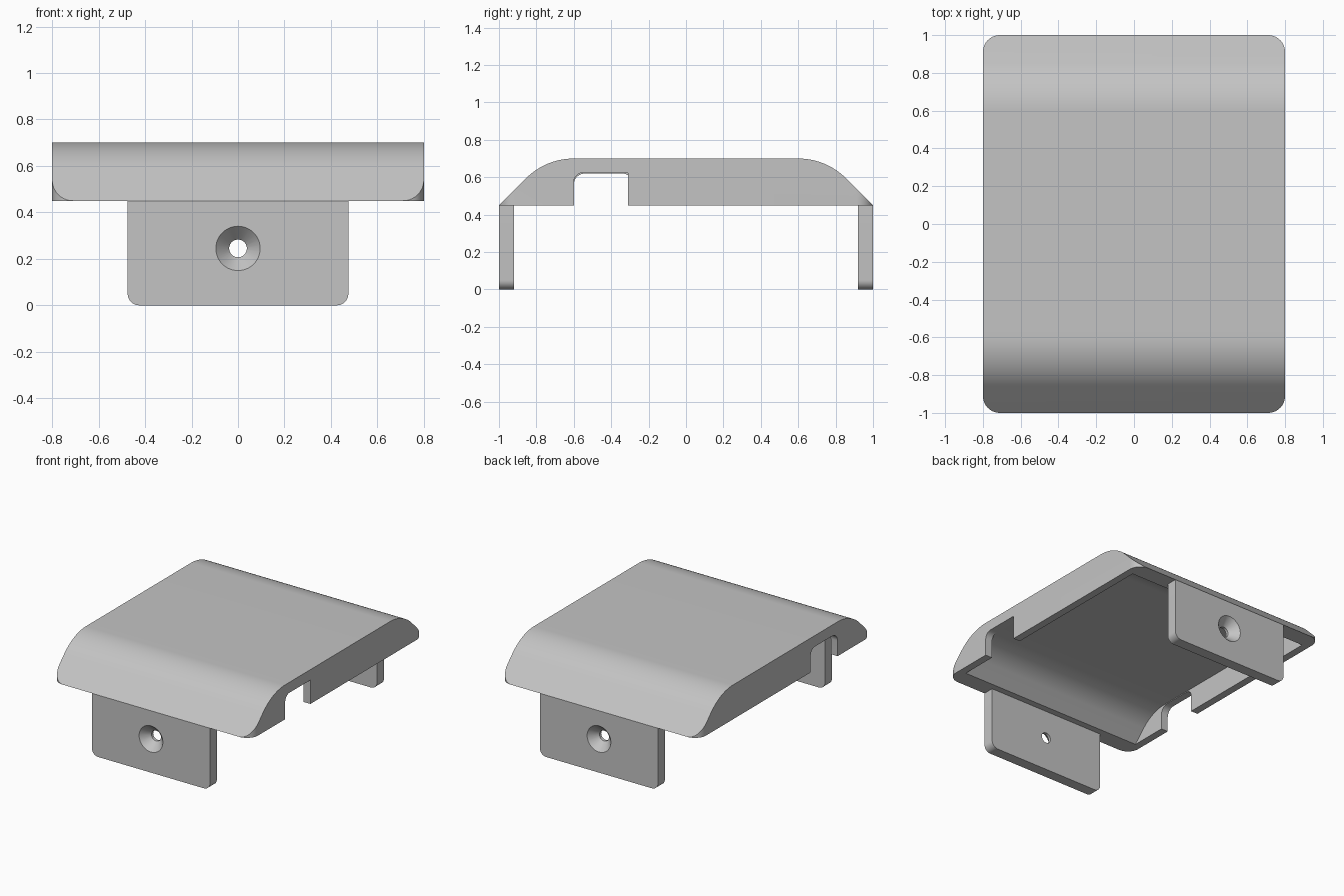
import bpy, bmesh
from math import sin, cos, pi, radians
from mathutils import Matrix

cube = bpy.data.objects.get("Cube")
if cube:
    bpy.data.objects.remove(cube)

grey = bpy.data.materials.new("plain grey")
grey.use_nodes = True
COLOUR = (0.55, 0.55, 0.55, 1)
grey.diffuse_color = COLOUR
grey.node_tree.nodes["Principled BSDF"].inputs["Base Color"].default_value = COLOUR


def finish(name, bm):
    bmesh.ops.recalc_face_normals(bm, faces=bm.faces)
    mesh = bpy.data.meshes.new(name)
    bm.to_mesh(mesh)
    bm.free()
    mesh.materials.append(grey)
    obj = bpy.data.objects.new(name, mesh)
    bpy.context.collection.objects.link(obj)
    return obj


def prism(name, outline, axis, start, end):
    """Extrude a 2D outline along an axis."""
    place = {"x": lambda u, v, w: (w, u, v),
             "y": lambda u, v, w: (u, w, v),
             "z": lambda u, v, w: (u, v, w)}[axis]
    bm = bmesh.new()
    rings = [[bm.verts.new(place(u, v, w)) for u, v in outline] for w in (start, end)]
    for ring in rings:
        bm.faces.new(ring)
    n = len(outline)
    for i in range(n):
        j = (i + 1) % n
        bm.faces.new((rings[0][i], rings[0][j], rings[1][j], rings[1][i]))
    return finish(name, bm)


def rounded_rect(u0, u1, v0, v1, radii, steps=10):
    """Radii: lower left, lower right, upper right, upper left."""
    corners = [(u0, v0, 1, 1), (u1, v0, -1, 1), (u1, v1, -1, -1), (u0, v1, 1, -1)]
    points = []
    for k, ((u, v, su, sv), r) in enumerate(zip(corners, radii)):
        if r == 0:
            points.append((u, v))
            continue
        for i in range(steps + 1):
            a = pi + k * pi / 2 + i * pi / 2 / steps
            points.append((u + su * r + r * cos(a), v + sv * r + r * sin(a)))
    return points


def roof_outline(half, bottom, flat, top, radius, steps=20):
    """Flat top, arcs at both ends, then straight 45 degree slopes."""
    side = [(flat + radius * sin(a), top - radius * (1 - cos(a)))
            for a in (radians(45) * i / steps for i in range(steps + 1))]
    side.append((half, bottom))
    return side + [(-y, z) for y, z in reversed(side)]


def boolean(obj, cutter, operation="DIFFERENCE"):
    bpy.context.view_layer.objects.active = obj
    mod = obj.modifiers.new("cut", "BOOLEAN")
    mod.object, mod.operation, mod.solver = cutter, operation, "EXACT"
    bpy.ops.object.modifier_apply(modifier=mod.name)
    bpy.data.objects.remove(cutter)


def smooth(obj):
    bpy.ops.object.select_all(action="DESELECT")
    obj.select_set(True)
    bpy.context.view_layer.objects.active = obj
    bpy.ops.object.shade_smooth_by_angle(angle=radians(25))


# Arched cover with rounded corners in plan
cover = prism("cover", roof_outline(1, 0.45, 0.6, 0.7, 0.362), "x", -0.9, 0.9)
plan = prism("plan_cutter", rounded_rect(-0.8, 0.8, -1, 1, [0.09] * 4), "z", 0.3, 0.9)
boolean(cover, plan, "INTERSECT")

# Hollow underside
slope_end = 0.873 + 0.05
cavity = prism("cavity_cutter", roof_outline(slope_end, 0.4, 0.57, 0.625, 0.31),
               "x", -0.745, 0.745)
boolean(cover, cavity)

# Cable notch in each side wall
right_notch = prism("notch_cutter", rounded_rect(-0.6, -0.31, 0.4, 0.624, [0, 0, 0, 0.05]),
                    "x", 0.72, 0.9)
boolean(cover, right_notch)
left_notch = prism("notch_cutter", rounded_rect(-0.6, -0.29, 0.4, 0.62, [0, 0, 0.05, 0.06]),
                   "x", -0.9, -0.72)
boolean(cover, left_notch)
smooth(cover)

# Mounting tabs with countersunk screw holes
for name, s in (("front_tab", -1), ("back_tab", 1)):
    tab = prism(name, rounded_rect(-0.475, 0.475, 0, 0.45, [0.05, 0.05, 0, 0]),
                "y", s * 0.92, s)
    for r_in, r_out, y_in, y_out in ((0.038, 0.038, 0.85, 1.1), (0.038, 0.105, 0.94, 1.01)):
        bm = bmesh.new()
        bmesh.ops.create_cone(bm, cap_ends=True, segments=48, radius1=r_in,
                              radius2=r_out, depth=y_out - y_in)
        bmesh.ops.transform(bm, verts=bm.verts, matrix=(
            Matrix.Translation((0, s * (y_in + y_out) / 2, 0.245))
            @ Matrix.Rotation(-s * pi / 2, 4, "X")))
        boolean(tab, finish("hole_cutter", bm))
    smooth(tab)
